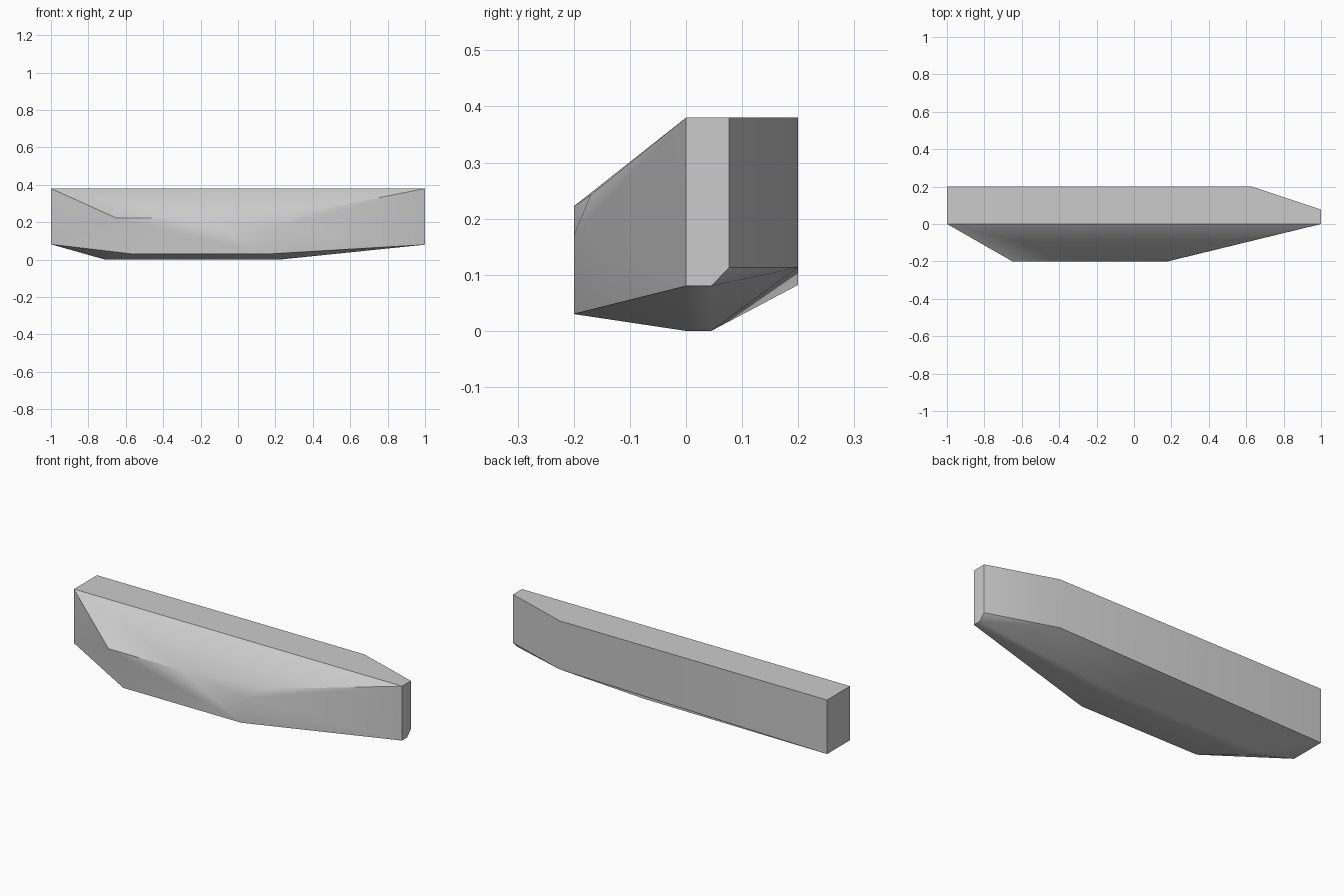
import bpy, bmesh, math

cube = bpy.data.objects.get("Cube")
if cube:
    bpy.data.objects.remove(cube)

# Plain grey surface
grey = bpy.data.materials.new("light_grey")
grey.use_nodes = True
colour = (0.6, 0.6, 0.6, 1)
grey.diffuse_color = colour
grey.node_tree.nodes["Principled BSDF"].inputs["Base Color"].default_value = colour

# Corner points of the faceted body, grouped by region
top_rim = [(x, y, 0.38) for x, y in
           [(-1, 0), (1, 0), (1, 0.077), (0.63, 0.2), (-1, 0.2)]]
front_brow = [(-0.65, -0.2, 0.222), (-0.2, -0.2, 0.222),
              (0.18, -0.2, 0.17), (0.3, -0.17, 0.242)]
front_lower = [(-1, 0, 0.082), (-0.56, -0.2, 0.03), (0.16, -0.2, 0.03), (1, 0, 0.08)]
keel = [(x, y, 0) for x in (-0.71, 0.22) for y in (0, 0.045)]
back_lower = [(1, 0.045, 0.08), (1, 0.077, 0.113), (0.63, 0.2, 0.113), (-1, 0.2, 0.082)]

# Wrap the corners in one convex shell
bm = bmesh.new()
for co in top_rim + front_brow + front_lower + keel + back_lower:
    bm.verts.new(co)
bmesh.ops.convex_hull(bm, input=bm.verts[:])
bmesh.ops.dissolve_limit(bm, angle_limit=math.radians(1),
                         verts=bm.verts[:], edges=bm.edges[:])
bmesh.ops.recalc_face_normals(bm, faces=bm.faces[:])
mesh = bpy.data.meshes.new("faceted_body")
bm.to_mesh(mesh)
bm.free()
mesh.materials.append(grey)

body = bpy.data.objects.new("faceted_body", mesh)
bpy.context.collection.objects.link(body)
bpy.ops.object.select_all(action="DESELECT")
body.select_set(True)
bpy.context.view_layer.objects.active = body
bpy.ops.object.shade_smooth_by_angle(angle=math.radians(32))
